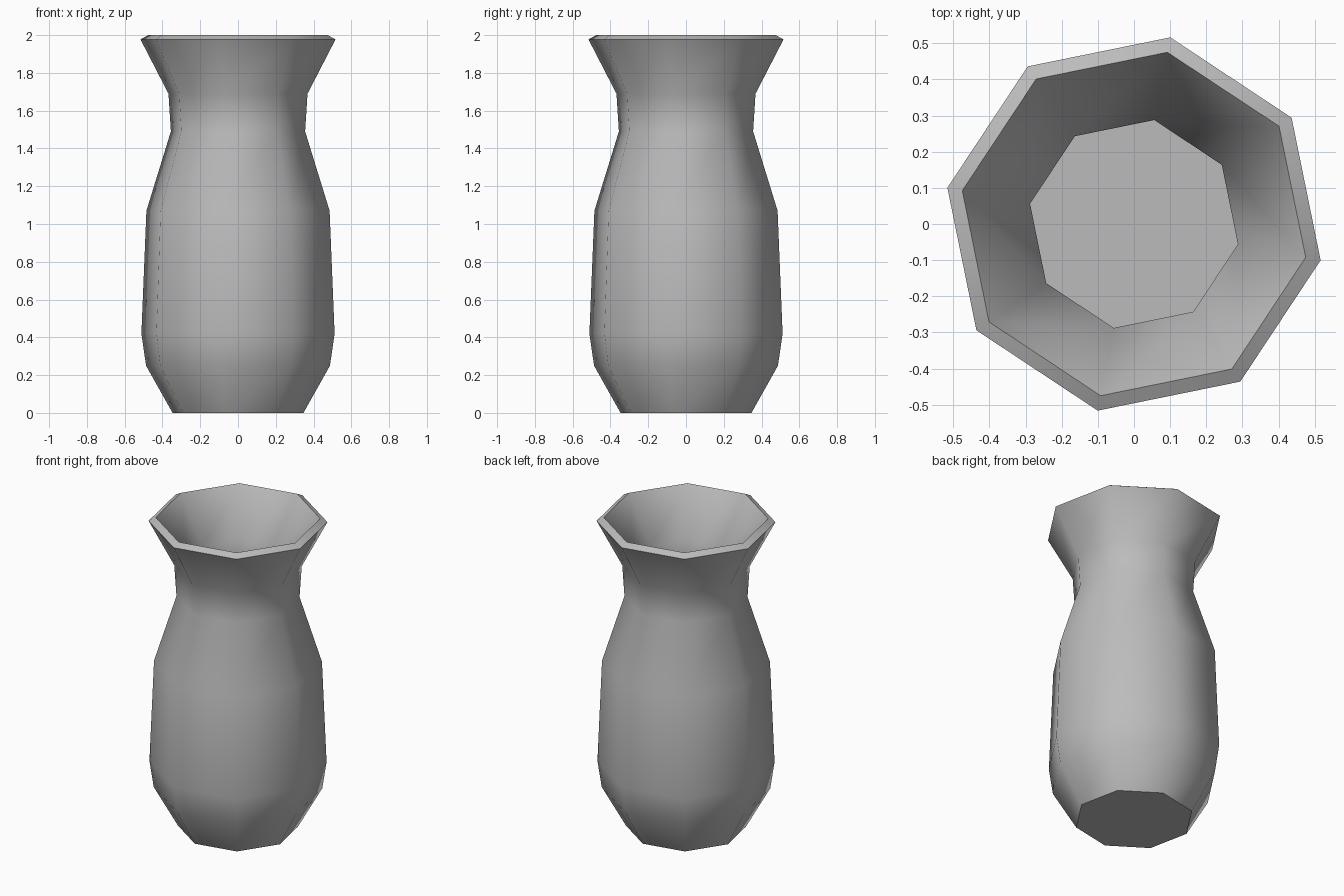
import bpy, bmesh, math

if "Cube" in bpy.data.objects:
    bpy.data.objects.remove(bpy.data.objects["Cube"])

SIDES = 8
PHASE = math.radians(-11.0)

# (radius, height) outline: outer wall, sloping rim, then inner wall
PROFILE = [
    (0.353, 0.00), (0.496, 0.25), (0.521, 0.42), (0.494, 1.07),
    (0.362, 1.49), (0.375, 1.69), (0.526, 1.977),
    (0.484, 2.00), (0.293, 1.72), (0.312, 1.50), (0.440, 1.07),
    (0.468, 0.42), (0.445, 0.27), (0.325, 0.05),
]

clay = bpy.data.materials.new("grey_clay")
clay.diffuse_color = (0.5, 0.5, 0.5, 1.0)
clay.use_nodes = True
clay.node_tree.nodes["Principled BSDF"].inputs["Base Color"].default_value = clay.diffuse_color


def lathe(name, profile):
    """Turn an outline around z, closing the first and last ring with a cap."""
    bm = bmesh.new()
    rings = []
    for r, z in profile:
        angles = [PHASE + math.tau * i / SIDES for i in range(SIDES)]
        rings.append([bm.verts.new((r * math.cos(a), r * math.sin(a), z)) for a in angles])
    for low, high in zip(rings, rings[1:]):
        for i in range(SIDES):
            j = (i + 1) % SIDES
            bm.faces.new((low[i], low[j], high[j], high[i]))
    bm.faces.new(rings[0][::-1])   # underside
    bm.faces.new(rings[-1])        # inner floor
    bmesh.ops.recalc_face_normals(bm, faces=bm.faces)
    mesh = bpy.data.meshes.new(name)
    bm.to_mesh(mesh)
    bm.free()
    obj = bpy.data.objects.new(name, mesh)
    bpy.context.collection.objects.link(obj)
    return obj


# Hollow eight-sided vase, smooth walls with crisp rim and base
vase = lathe("vase", PROFILE)
vase.data.materials.append(clay)
bpy.context.view_layer.objects.active = vase
vase.select_set(True)
bpy.ops.object.shade_smooth_by_angle(angle=math.radians(50))
